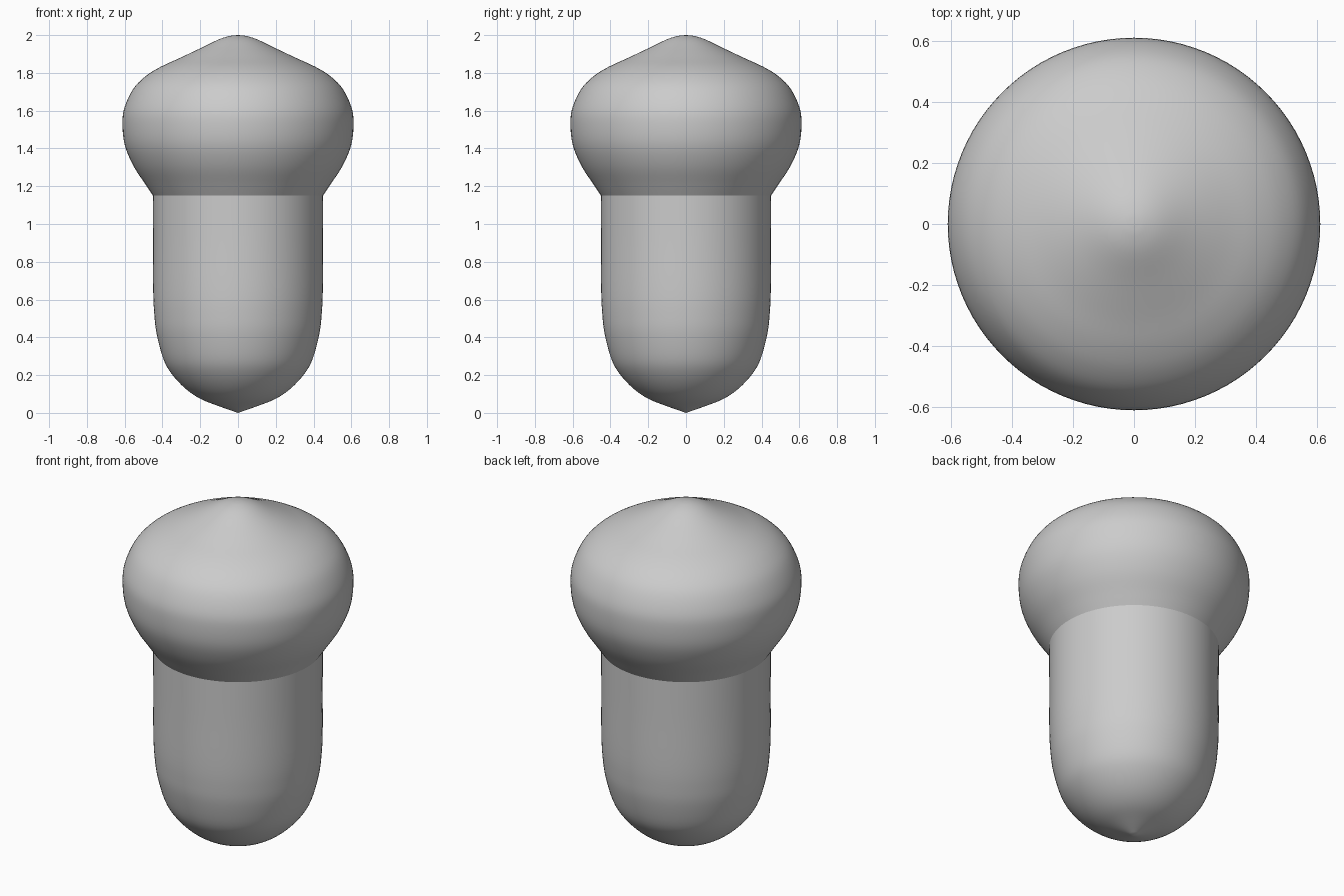
import bpy, math
from mathutils import Vector

if "Cube" in bpy.data.objects:
    bpy.data.objects.remove(bpy.data.objects["Cube"])


def smooth_profile(pts, steps=4):
    """Catmull-Rom curve through (radius, height) points."""
    p = [Vector(q) for q in pts]
    p = [2 * p[0] - p[1]] + p + [2 * p[-1] - p[-2]]
    out = []
    for i in range(1, len(p) - 2):
        a, b, c, d = p[i - 1:i + 3]
        for s in range(steps):
            t = s / steps
            out.append(0.5 * (2 * b + (c - a) * t + (2 * a - 5 * b + 4 * c - d) * t * t
                              + (3 * b - a - 3 * c + d) * t ** 3))
    return out + [p[-2]]


def lathe(name, pts, sides=96):
    """Revolve a profile, running from the open rim to a pole on the axis."""
    prof = smooth_profile(pts)
    rings = prof[:-1]
    verts = [(r * math.cos(2 * math.pi * k / sides), r * math.sin(2 * math.pi * k / sides), z)
             for r, z in rings for k in range(sides)]
    verts.append((0, 0, prof[-1].y))
    pole = len(verts) - 1
    faces = []
    for k in range(sides):
        n = (k + 1) % sides
        for i in range(len(rings) - 1):
            a, b = i * sides, (i + 1) * sides
            faces.append((a + k, a + n, b + n, b + k))
        last = (len(rings) - 1) * sides
        faces.append((last + k, last + n, pole))
    if pts[0][1] > pts[-1][1]:      # profile runs downward: flip outward
        faces = [f[::-1] for f in faces]
    mesh = bpy.data.meshes.new(name)
    mesh.from_pydata(verts, [], faces)
    obj = bpy.data.objects.new(name, mesh)
    bpy.context.collection.objects.link(obj)
    bpy.ops.object.select_all(action='DESELECT')
    obj.select_set(True)
    bpy.context.view_layer.objects.active = obj
    bpy.ops.object.shade_smooth_by_angle(angle=math.radians(30))
    return obj


# Bulging cap with a soft pointed crown
lathe("acorn_cap", [(0.45, 1.15), (0.49, 1.21), (0.555, 1.31), (0.60, 1.42), (0.612, 1.535),
                    (0.60, 1.62), (0.555, 1.715), (0.49, 1.782), (0.41, 1.832), (0.31, 1.878),
                    (0.20, 1.93), (0.10, 1.978), (0.04, 1.996), (0, 2.0)])

# Straight-sided nut narrowing to a small tip
lathe("acorn_nut", [(0.45, 1.15), (0.449, 0.9), (0.449, 0.65), (0.443, 0.52), (0.43, 0.415),
                    (0.395, 0.285), (0.35, 0.205), (0.28, 0.13), (0.20, 0.075),
                    (0.10, 0.035), (0, 0)])
